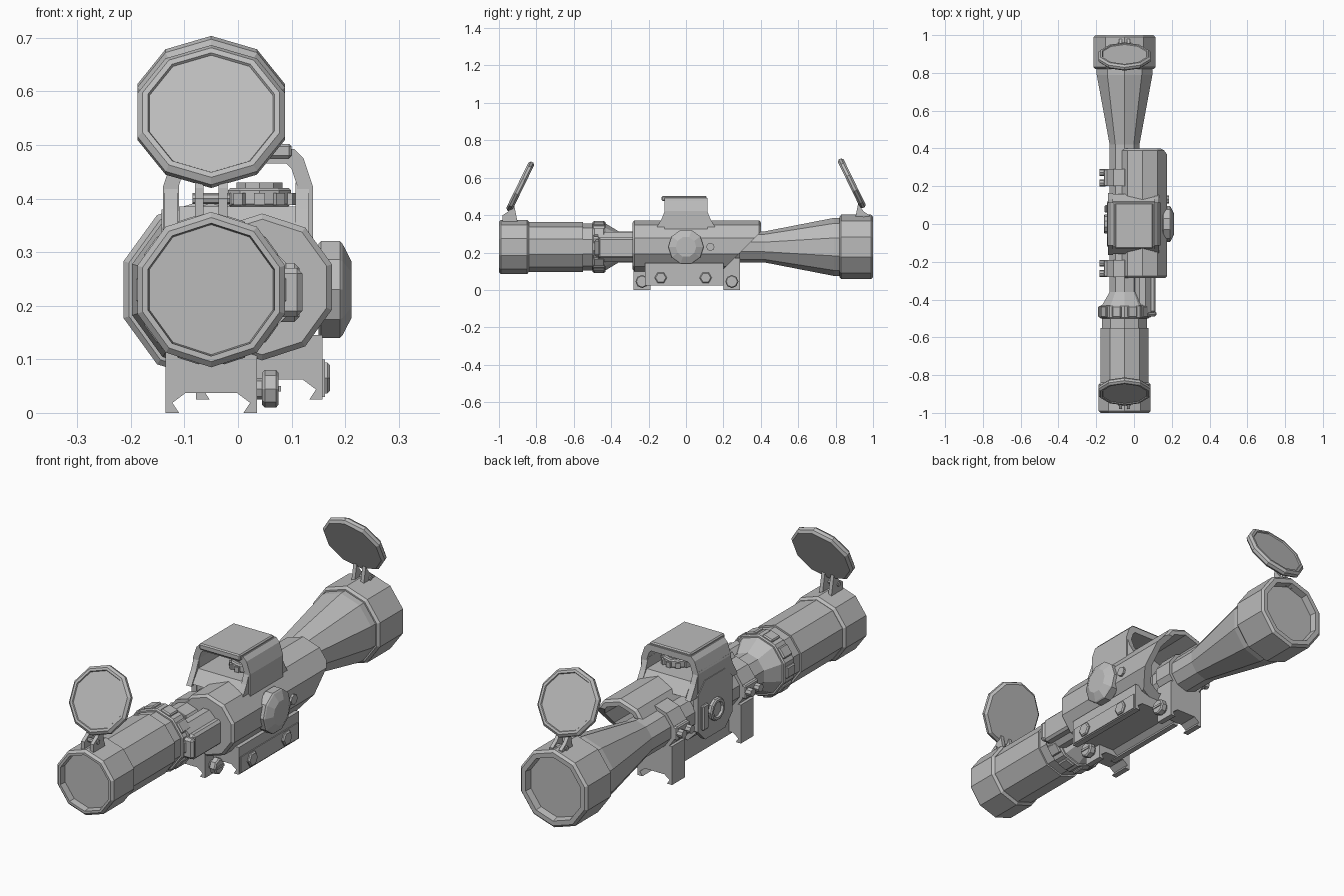
import bpy, bmesh, math
from mathutils import Matrix, Vector

default_cube = bpy.data.objects.get("Cube")
if default_cube:
    bpy.data.objects.remove(default_cube)

grey = bpy.data.materials.new("matte_grey")
grey.use_nodes = True
grey.diffuse_color = (.5, .5, .5, 1)
grey.node_tree.nodes["Principled BSDF"].inputs["Base Color"].default_value = grey.diffuse_color

# Shared centre lines and sizes
SCOPE = Vector((-.05, 0, .23))
HOUSING = Vector((.045, 0, .235))
SIGHT = Vector((0, 0, .23))
TUBE_RADIUS = .083
CAP_RADIUS = .145
THIN = .01
QUARTER = math.pi / 2
TURN = {
    "X": Matrix.Rotation(QUARTER, 4, "Y"),
    "Y": Matrix.Rotation(-QUARTER, 4, "X"),
    "Z": Matrix.Identity(4),
}


def finish(name, bm, location=(0, 0, 0)):
    bmesh.ops.recalc_face_normals(bm, faces=bm.faces)
    mesh = bpy.data.meshes.new(name)
    bm.to_mesh(mesh)
    bm.free()
    mesh.materials.append(grey)
    obj = bpy.data.objects.new(name, mesh)
    obj.matrix_world = Matrix.Translation(location)
    bpy.context.collection.objects.link(obj)
    return obj


def bevel(bm, edges, width):
    bmesh.ops.bevel(bm, geom=edges, offset=width, segments=1, affect="EDGES", profile=.5)


def barrel(name, centre, start, end, radius, tip=None, axis="Y", sides=10,
           chamfer=0, wall=0, recess=0, slant=None):
    """Faceted cylinder or cone; its outward end may be hollowed, and a slanted plane may trim it."""
    bm = bmesh.new()
    middle = Matrix.Translation((0, 0, (start + end) / 2))
    bmesh.ops.create_cone(bm, cap_ends=True, segments=sides, radius1=radius,
                          radius2=tip or radius, depth=end - start, matrix=TURN[axis] @ middle)
    if chamfer:
        bevel(bm, [e for e in bm.edges if any(len(f.verts) == sides for f in e.link_faces)], chamfer)
    if recess:
        caps = [f for f in bm.faces if len(f.verts) == sides]
        outward = max(caps, key=lambda f: f.calc_center_median().length)
        bmesh.ops.inset_individual(bm, faces=[outward], thickness=wall, use_even_offset=True)
        bmesh.ops.inset_individual(bm, faces=[outward], thickness=wall / 4, depth=-recess, use_even_offset=True)
    if slant:
        point, normal = slant
        everything = bm.verts[:] + bm.edges[:] + bm.faces[:]
        cut = bmesh.ops.bisect_plane(bm, geom=everything, plane_co=point, plane_no=normal, clear_outer=True)
        rim = [e for e in cut["geom_cut"] if isinstance(e, bmesh.types.BMEdge)]
        bmesh.ops.triangle_fill(bm, edges=rim, use_beauty=True)
    return finish(name, bm, centre)


def block(name, x, y, z, chamfer=0, along=None):
    """Box between limits, chamfered on all edges or only on those along one axis."""
    bm = bmesh.new()
    low, high = map(Vector, zip(x, y, z))
    size = Matrix.Diagonal((*(high - low), 1))
    bmesh.ops.create_cube(bm, size=1, matrix=Matrix.Translation((low + high) / 2) @ size)
    if chamfer:
        edges = bm.edges[:]
        if along:
            k = "XYZ".index(along)
            edges = [e for e in edges if abs(e.verts[0].co[k] - e.verts[1].co[k]) > THIN / 2]
        bevel(bm, edges, chamfer)
    return finish(name, bm)


def prism(name, outline, start, end, axis="Y"):
    """Outline in (x, z) pushed along Y, or in (y, z) pushed along X."""
    bm = bmesh.new()
    base = bm.faces.new([bm.verts.new((u, start, v) if axis == "Y" else (start, u, v)) for u, v in outline])
    pushed = bmesh.ops.extrude_face_region(bm, geom=[base], use_keep_orig=True)
    push = Vector((0, end - start, 0) if axis == "Y" else (end - start, 0, 0))
    bmesh.ops.translate(bm, vec=push, verts=[v for v in pushed["geom"] if isinstance(v, bmesh.types.BMVert)])
    return finish(name, bm)


def around(middle, width):
    return middle - width / 2, middle + width / 2


def mirrored(half, middle=0):
    return [(middle + u, v) for u, v in half] + [(middle - u, v) for u, v in reversed(half)]


def arch(width, base, top, corner):
    return mirrored([(width, base), (width, top - 2 * corner), (width - corner / 2, top - corner / 2),
                     (width - corner, top)])


def dovetail(name, middle, width, bottom, top, start, end):
    """Rail clamp section with an undercut slot below."""
    t = THIN * 1.25
    half = [(width - 3 * t, bottom + 3 * t), (width - t, bottom + 1.5 * t),
            (width - 2 * t, bottom), (width, bottom), (width, top)]
    return prism(name, mirrored(half, middle), start, end)


def radial(name, count, centre, axis, **shape):
    """Copies of a block set in a circle."""
    for i in range(count):
        part = block(name, **shape)
        part.matrix_world = Matrix.Translation(centre) @ Matrix.Rotation(math.tau * (i + .5) / count, 4, axis)


# Main scope, from eyepiece to objective bell
barrel("eyepiece", SCOPE, start=-1, end=-.84, radius=CAP_RADIUS, chamfer=THIN, wall=THIN, recess=.03)
barrel("eyepiece_tube", SCOPE, start=-.85, end=-.55, radius=.133)
barrel("eyepiece_neck", SCOPE, start=-.56, end=-.43, radius=.125)
barrel("zoom_ring", SCOPE, start=-.5, end=-.43, radius=.137, chamfer=THIN / 2)
barrel("zoom_cone", SCOPE, start=-.43, end=-.36, radius=.125, tip=TUBE_RADIUS)
barrel("scope_tube", SCOPE, start=-.4, end=.45, radius=TUBE_RADIUS)
barrel("bell_cone", SCOPE, start=.42, end=.79, radius=TUBE_RADIUS, tip=.155)
barrel("bell_neck", SCOPE, start=.79, end=.83, radius=.155)
barrel("objective_bell", SCOPE, start=.82, end=1, radius=.172, chamfer=THIN, wall=.02, recess=.03)
radial("zoom_grip", 10, SCOPE, "Y", x=around(0, .05), y=(-.495, -.435), z=(.11, .14), chamfer=THIN / 2)

# Flip-up lens caps with hinges, mirrored front to back
for side, label, height in ((-1, "eyepiece", .55), (1, "objective", .567)):
    start, end = sorted((-side * THIN, side * .024))
    cap = barrel(label + "_cap", SCOPE, start=start, end=end, radius=CAP_RADIUS,
                 chamfer=THIN, wall=THIN, recess=THIN / 2)
    tilt = Matrix.Rotation(side * math.radians(26), 4, "X")
    cap.matrix_world = Matrix.Translation((SCOPE.x, side * .88, height)) @ tilt
    arm = [(side * y, z) for y, z in ((.98, .36), (.9, .36), (.92, .46), (.95, .42), (.98, .4))]
    for offset in (-.022, .022):
        start, end = around(SCOPE.x + offset, .016)
        prism(label + "_hinge_arm", arm, start, end, axis="X")
    barrel(label + "_hinge_pin", (SCOPE.x, side * .95, .4), start=-.035, end=.035, radius=THIN, axis="X", sides=8)

# Side housing with an open rear shroud trimmed on a slant
barrel("side_housing", HOUSING, start=-.285, end=.4, radius=.137, chamfer=THIN, wall=.018, recess=.24,
       slant=((0, .27, -.055), (0, 1, -1)))
block("housing_nose", x=(0, .09), y=(-.47, -.25), z=(.15, .31), chamfer=.03, along="Y")
block("housing_nose_side", x=(.07, .115), y=(-.47, -.25), z=(.17, .28), chamfer=THIN)
block("nose_cap", x=(.04, .12), y=(-.49, -.46), z=(.18, .27), chamfer=THIN)

# Sight core and the open hood above it
block("sight_core", x=around(0, .26), y=around(0, .23), z=(.12, .37), chamfer=.04, along="Y")
prism("hood_base", mirrored([(.16, .33), (.12, .385)]), -.11, .11, axis="X")
outer = arch(width=.14, base=.32, top=.492, corner=.035)
inner = arch(width=.11, base=.32, top=.465, corner=.02)
prism("hood", outer + inner[::-1], -.115, .115)
block("hood_roof", x=around(0, .2), y=(-.13, .11), z=(.475, .502), chamfer=THIN / 2)
for x in (-.125, .12):
    start, end = around(x, .025)
    prism("hood_foot", mirrored([(.165, .32), (.13, .38), (.11, .43)]), start, end, axis="X")

# Elevation turret inside the hood
TURRET = Vector((.04, 0, 0))
barrel("turret_stem", TURRET, start=.36, end=.43, radius=.045, axis="Z")
barrel("elevation_turret", TURRET, start=.385, end=.42, radius=.062, axis="Z", chamfer=THIN / 2)
radial("turret_knurl", 10, TURRET, "Z", x=(.05, .068), y=around(0, .02), z=(.388, .41))

# Windage knob on the left side with its small neighbours
barrel("windage_stem", SIGHT, start=.1, end=.16, radius=.06, axis="X")
barrel("windage_knob", SIGHT, start=.15, end=.195, radius=.095, axis="X", chamfer=THIN / 2)
barrel("windage_cover", SIGHT, start=.195, end=.212, radius=.09, tip=.055, axis="X")
barrel("small_dial", SIGHT + Vector((0, .13, 0)), start=.15, end=.185, radius=.022, axis="X", sides=8)
block("side_strip", x=(.15, .172), y=around(0, .33), z=around(SIGHT.z, .035), chamfer=THIN / 2)

# Flat plate, dial and latch on the right side
block("side_plate", x=(-.143, -.12), y=around(0, .24), z=(.12, .38), chamfer=.05, along="X")
barrel("side_dial", SIGHT, start=-.16, end=-.13, radius=.05, axis="X", chamfer=THIN / 2, wall=THIN, recess=THIN)
block("side_latch", x=(-.156, -.14), y=(.06, .1), z=(.17, .28), chamfer=THIN / 2)

# Two mounting feet with clamp rings, side screws and slotted nuts
for y in (-.235, .245):
    start, end = around(y, .09)
    dovetail("mount_foot", SCOPE.x, .085, 0, .17, start, end)
    barrel("clamp_ring", SCOPE, start=start, end=end, radius=.098)
    block("clamp_lug", x=(-.16, -.11), y=(start, end), z=(.2, .26), chamfer=THIN / 2)
    for screw in around(y, .055):
        barrel("clamp_screw", (0, screw, SCOPE.z), start=-.183, end=-.15, radius=.018, axis="X", sides=8)
    nut = Vector((0, y, .045))
    barrel("nut_stem", nut, start=.03, end=.05, radius=.02, axis="X", sides=8)
    barrel("foot_nut", nut, start=.045, end=.076, radius=.035, axis="X", sides=8, chamfer=THIN / 2)
    block("nut_bar", x=(.07, .08), y=around(y, .05), z=around(nut.z, THIN))

# Long rail clamp under the side housing
dovetail("rail_clamp", .04, .118, .025, .145, -.22, .2)
block("rail_jaw", x=(.15, .162), y=(-.21, .19), z=(.03, .1))
for y in (-.135, .105):
    barrel("rail_bolt", (0, y, .065), start=.15, end=.172, radius=.033, axis="X", sides=6, chamfer=THIN / 2)
